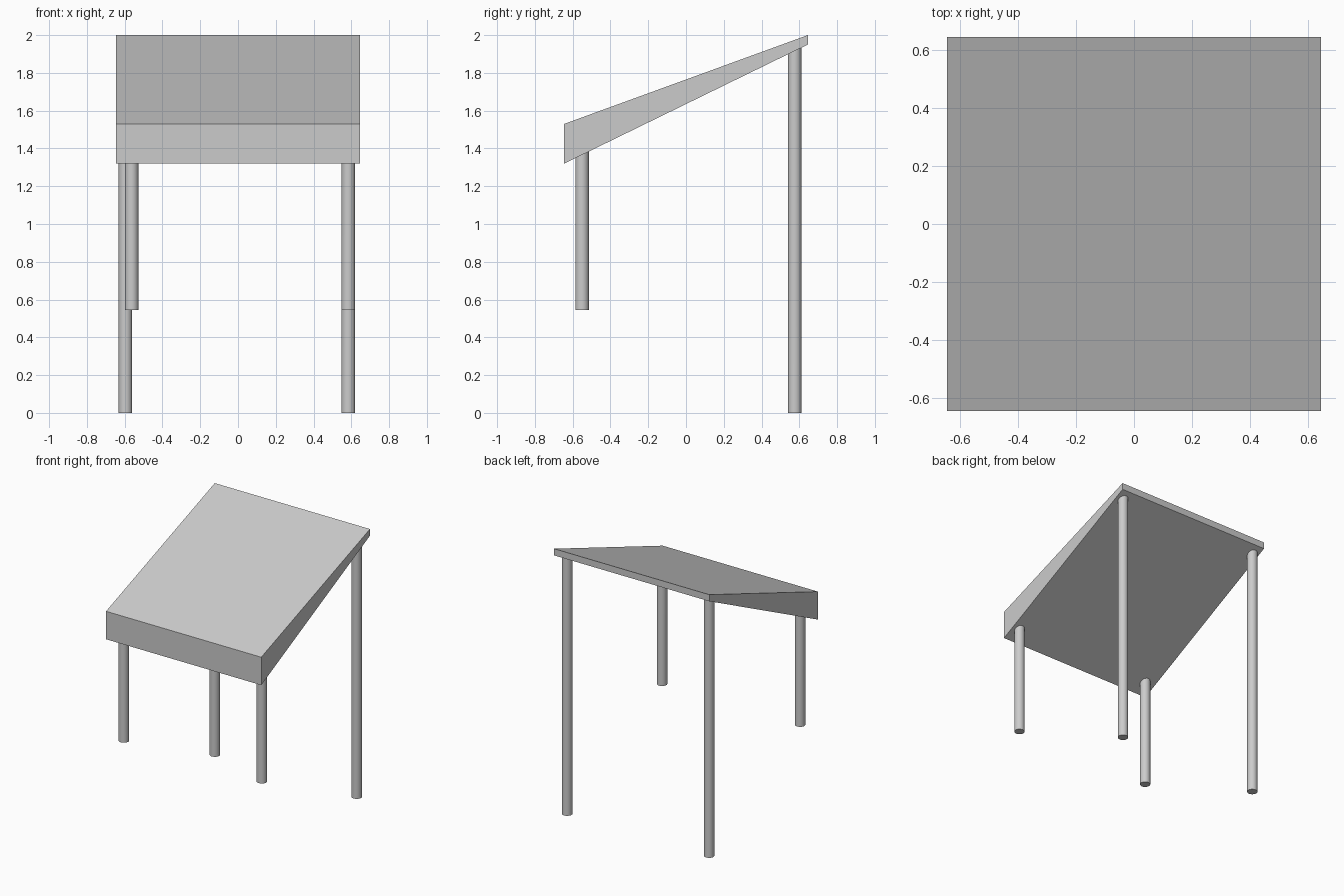
import bpy, bmesh

if "Cube" in bpy.data.objects:
    bpy.data.objects.remove(bpy.data.objects["Cube"])

HALF = 0.645                       # half width and depth of the top
LOW_FRONT, LOW_BACK = 1.32, 1.95   # underside heights


def underside(y):
    return LOW_FRONT + (y + HALF) / (2 * HALF) * (LOW_BACK - LOW_FRONT)


def finish(name, bm):
    bmesh.ops.recalc_face_normals(bm, faces=bm.faces)
    mesh = bpy.data.meshes.new(name)
    bm.to_mesh(mesh)
    bm.free()
    obj = bpy.data.objects.new(name, mesh)
    bpy.context.collection.objects.link(obj)
    return obj


# Sloping wedge-shaped top: side profile extruded across x
bm = bmesh.new()
profile = [(-HALF, LOW_FRONT), (HALF, LOW_BACK), (HALF, 2.0), (-HALF, 1.53)]
side = bm.faces.new([bm.verts.new((-HALF, y, z)) for y, z in profile])
new = bmesh.ops.extrude_face_region(bm, geom=[side])["geom"]
bmesh.ops.translate(bm, vec=(2 * HALF, 0, 0),
                    verts=[v for v in new if isinstance(v, bmesh.types.BMVert)])
finish("sloping_top", bm)


# Round legs whose upper ends follow the slope of the underside
def leg(name, x, y, foot):
    bm = bmesh.new()
    bmesh.ops.create_cone(bm, cap_ends=True, segments=32,
                          radius1=0.036, radius2=0.036, depth=1)
    for v in bm.verts:
        v.co.x += x
        v.co.y += y
        v.co.z = underside(v.co.y) + 0.003 if v.co.z > 0 else foot
    obj = finish(name, bm)
    bpy.context.view_layer.objects.active = obj
    obj.select_set(True)
    bpy.ops.object.shade_smooth_by_angle()
    obj.select_set(False)


leg("front_leg_left", -0.563, -0.55, 0.545)
leg("front_leg_right", 0.584, -0.55, 0.545)
leg("back_leg_left", -0.596, 0.576, 0.0)
leg("back_leg_right", 0.584, 0.576, 0.0)
